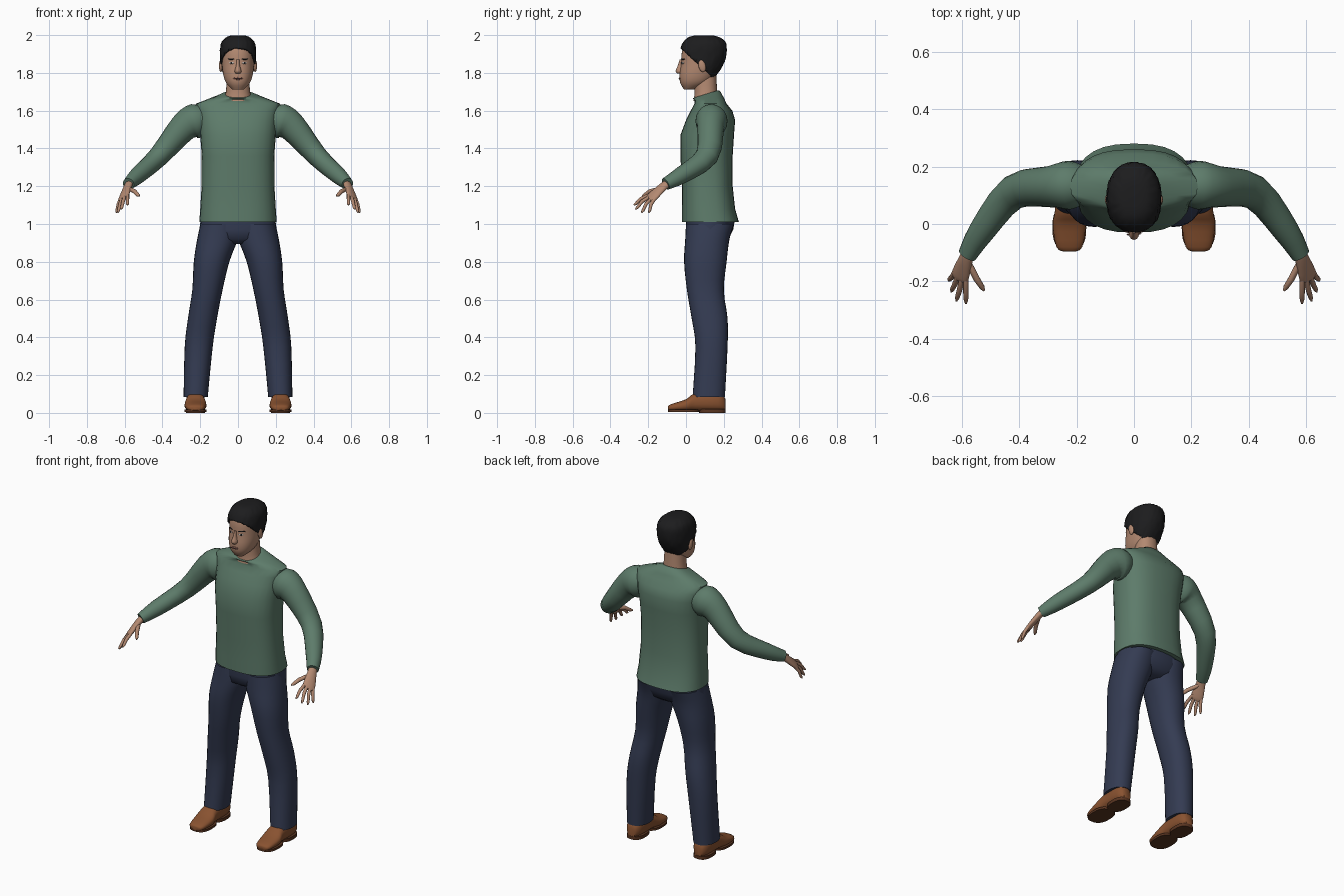
import bpy, bmesh, math, random
from mathutils import Vector

random.seed(4)
cube = bpy.data.objects.get("Cube")
if cube:
    bpy.data.objects.remove(cube, do_unlink=True)


def material(name, *colour):
    mat = bpy.data.materials.new(name)
    mat.use_nodes = True
    mat.diffuse_color = (*colour, 1)
    shader = mat.node_tree.nodes["Principled BSDF"]
    shader.inputs["Base Color"].default_value = (*colour, 1)
    shader.inputs["Roughness"].default_value = .8
    return mat


GREEN = material("green_knit", .11, .2, .145)
NAVY = material("navy_denim", .034, .044, .085)
LEATHER = material("brown_leather", .25, .085, .03)
SOLE = material("dark_sole", .1, .035, .015)
SKIN = material("skin", .45, .25, .165)
LIP = material("lips", .3, .13, .1)
HAIR = material("black_hair", .012, .012, .013)
WHITE = material("eye_white", .55, .5, .46)


def smooth(rows, steps=3):
    """Fill in a smooth curve of rows through the given ones."""
    filled, last = [], len(rows) - 1
    for i in range(last):
        before, start, end, after = (rows[min(max(k, 0), last)] for k in range(i - 1, i + 3))
        for step in range(steps):
            t = step / steps
            filled.append([b + t * (c - a) / 2
                           + t ** 2 * (a - 2.5 * b + 2 * c - d / 2)
                           + t ** 3 * (1.5 * (b - c) + (d - a) / 2)
                           for a, b, c, d in zip(before, start, end, after)])
    return filled + [rows[-1]]


def ring(centre, u, v, count=28, power=2):
    """Superellipse loop spanned by half-axes u and v."""
    def bend(value):
        return math.copysign(abs(value) ** (2 / power), value)
    angles = [math.tau * i / count for i in range(count)]
    return [Vector(centre) + u * bend(math.cos(a)) + v * bend(math.sin(a)) for a in angles]


def level(z, width, front, back, x=0, rise=0, count=28, power=2.2):
    """Level loop with its half width, front and back, tipped up by rise."""
    return ring((x, (front + back) / 2, z), Vector((width, 0, 0)),
                Vector((0, (back - front) / 2, rise)), count, power)


def upright(y, width, low, high, x):
    """Loop facing along y, for the shoes."""
    return ring((x, y, (low + high) / 2), Vector((width, 0, 0)),
                Vector((0, 0, (high - low) / 2)), power=2.4)


def tube(path, hint, count=20):
    """Loops square to a path of x, y, z, half width along hint, half thickness."""
    points = [Vector(row[:3]) for row in path]
    loops = []
    for i, row in enumerate(path):
        ahead = points[min(i + 1, len(points) - 1)]
        along = (ahead - points[max(i - 1, 0)]).normalized()
        across = Vector(hint)
        across = (across - along * across.dot(along)).normalized()
        loops.append(ring(points[i], across * row[3], along.cross(across) * row[4], count))
    return loops


def loft(loops, side=1):
    """Closed skin over the loops, mirrored when side is negative."""
    bm = bmesh.new()
    rows = [[bm.verts.new((p.x * side, p.y, p.z)) for p in loop] for loop in loops]
    for lower, upper in zip(rows, rows[1:]):
        for i in range(len(lower)):
            bm.faces.new((lower[i - 1], lower[i], upper[i], upper[i - 1]))
    bm.faces.new(rows[0])
    bm.faces.new(rows[-1])
    return bm


def finish(name, bm, mat):
    bmesh.ops.recalc_face_normals(bm, faces=bm.faces)
    mesh = bpy.data.meshes.new(name)
    bm.to_mesh(mesh)
    bm.free()
    mesh.materials.append(mat)
    mesh.shade_smooth()
    mesh.set_sharp_from_angle(angle=math.radians(50))
    obj = bpy.data.objects.new(name, mesh)
    bpy.context.collection.objects.link(obj)
    return obj


def blob(name, place, size, mat, turn=(0, 0, 0)):
    bm = bmesh.new()
    bmesh.ops.create_uvsphere(bm, u_segments=16, v_segments=10, radius=1)
    obj = finish(name, bm, mat)
    obj.location, obj.scale, obj.rotation_euler = place, size, turn


# Sweater body, with a round neckline that rises at the back
body = [(1.01, .205, -.02, .28), (1.08, .2, -.02, .26), (1.2, .193, -.02, .247),
        (1.36, .192, -.03, .247), (1.47, .2, -.03, .254), (1.55, .207, 0, .26),
        (1.6, .215, .025, .245), (1.637, .222, .045, .215)]
collar = [(1.663, .155, .045, .2, 0, .006), (1.685, .085, .035, .18, 0, .02),
          (1.688, .07, .04, .17, 0, .02)]
finish("sweater_body", loft([level(*row, power=2.5) for row in body + collar]), GREEN)

# Seat of the trousers
seat = [(1.03, .196, 0, .26), (.97, .205, 0, .25), (.92, .2, .01, .225), (.895, .1, .05, .19)]
finish("trouser_seat", loft([level(*row) for row in seat]), NAVY)

# Neck
neck = [(1.65, .075, .04, .17), (1.7, .064, .045, .165), (1.8, .058, .04, .16)]
finish("neck", loft([level(*row) for row in smooth(neck)]), SKIN)

# Head, and a slightly larger shell of the same shape for the hair
skull = smooth([(1.712, .03, -.01, .04), (1.745, .062, -.03, .12), (1.79, .078, -.034, .16),
                (1.85, .085, -.026, .195), (1.91, .086, -.022, .206), (1.955, .077, -.005, .2),
                (1.983, .047, .03, .16), (1.99, .015, .07, .12)])
head = finish("head", loft([level(*row, count=36) for row in skull]), SKIN)

grow = .009
bm = loft([level(z + grow, width + grow, front - grow, back + grow, count=72)
           for z, width, front, back in skull])
bmesh.ops.bisect_plane(bm, geom=bm.verts[:] + bm.edges[:] + bm.faces[:],
                       plane_co=(0, -.02, 1.922), plane_no=(0, .9, 1), clear_inner=True)
for vert in bm.verts:
    if vert.co.z < 1.985:
        vert.co += Vector([random.uniform(-.002, .002) for axis in range(3)])
hair = finish("hair", bm, HAIR)
hair.modifiers.new("thickness", "SOLIDIFY").thickness = grow

# Nose
nose = [(1.872, .008, -.033, 0), (1.84, .01, -.043, 0), (1.81, .018, -.055, 0),
        (1.796, .013, -.044, 0)]
finish("nose", loft([level(*row) for row in smooth(nose)]), SKIN)

bpy.context.view_layer.update()


def on_face(name, x, z, size, mat, lift=0):
    """Thin plate laid on the front of the head."""
    found, spot, normal, index = head.ray_cast(Vector((x, -1, z)), Vector((0, 1, 0)))
    blob(name, spot + normal * lift, size, mat, (0, 0, math.atan2(normal.x, -normal.y)))


on_face("mouth", 0, 1.77, (.026, .004, .007), LIP)
on_face("mouth_line", 0, 1.77, (.024, .002, .0015), HAIR, lift=.003)

# Half-body parts, described on the left side
sleeve = smooth([(.16, .135, 1.555, .06, .06), (.225, .135, 1.545, .085, .092),
                 (.29, .13, 1.51, .072, .076), (.42, .11, 1.358, .061, .055),
                 (.53, -.025, 1.258, .046, .045), (.58, -.108, 1.212, .034, .031)])
palm = smooth([(.568, -.085, 1.222, .025, .02), (.583, -.118, 1.2, .026, .018),
               (.604, -.178, 1.145, .036, .014), (.608, -.194, 1.132, .028, .009)])
fingers = {  # knuckle and tip
    "index": ((.585, -.2, 1.148), (.585, -.277, 1.1)),
    "middle": ((.6, -.195, 1.14), (.618, -.268, 1.078)),
    "ring": ((.614, -.182, 1.132), (.636, -.236, 1.06)),
    "little": ((.624, -.166, 1.128), (.645, -.197, 1.06)),
    "thumb": ((.568, -.15, 1.18), (.522, -.232, 1.148))}
hand_width = (.04, .035, -.02)
leg = smooth([(1, .098, 0, .255, .1), (.92, .107, -.004, .23, .109), (.8, .094, -.01, .215, .14),
              (.65, .08, .005, .2, .162), (.5, .077, .03, .22, .188), (.35, .074, .05, .22, .208),
              (.085, .064, .035, .206, .224)])
foot = .225
shoe = smooth([(-.096, .02, .014, .034), (-.08, .045, .01, .046), (0, .058, .008, .072),
               (.05, .05, .009, .105), (.17, .047, .008, .115), (.208, .025, .012, .075)])

for side, label in ((1, "left_"), (-1, "right_")):
    # Arm and hand
    finish(label + "sleeve", loft(tube(sleeve, (0, 1, 0)), side), GREEN)
    finish(label + "palm", loft(tube(palm, hand_width), side), SKIN)
    for finger, (knuckle, tip) in fingers.items():
        start, end = Vector(knuckle), Vector(tip)
        thick = .0115 if finger == "thumb" else .0095
        middle = start.lerp(end, .45) + Vector((0, -.005, .007))
        path = [(*start.lerp(end, -.2), thick, thick), (*middle, thick, thick),
                (*start.lerp(end, .85), thick * .85, thick * .8),
                (*end, thick * .35, thick * .35)]
        finish(label + finger + "_finger", loft(tube(path, hand_width, count=10), side), SKIN)

    # Trouser leg
    finish(label + "trouser_leg", loft([level(*row) for row in leg], side), NAVY)

    # Shoe with sole and heel block
    finish(label + "shoe", loft([upright(*row, foot) for row in shoe], side), LEATHER)
    for part, width, front, back, low, high in (("sole", .059, -.095, .07, .004, .017),
                                                ("heel", .05, .07, .21, 0, .02)):
        block = [level(z, width, front, back, foot, power=2.6) for z in (low, high)]
        finish(label + part, loft(block, side), SOLE)

    # Ear, eye and brow
    blob(label + "ear", (side * .091, .085, 1.837), (.01, .019, .033), SKIN, (.25, 0, 0))
    on_face(label + "eye", side * .034, 1.853, (.015, .003, .006), WHITE)
    on_face(label + "iris", side * .034, 1.853, (.006, .002, .006), HAIR, lift=.002)
    on_face(label + "brow", side * .036, 1.873, (.021, .003, .004), HAIR)
